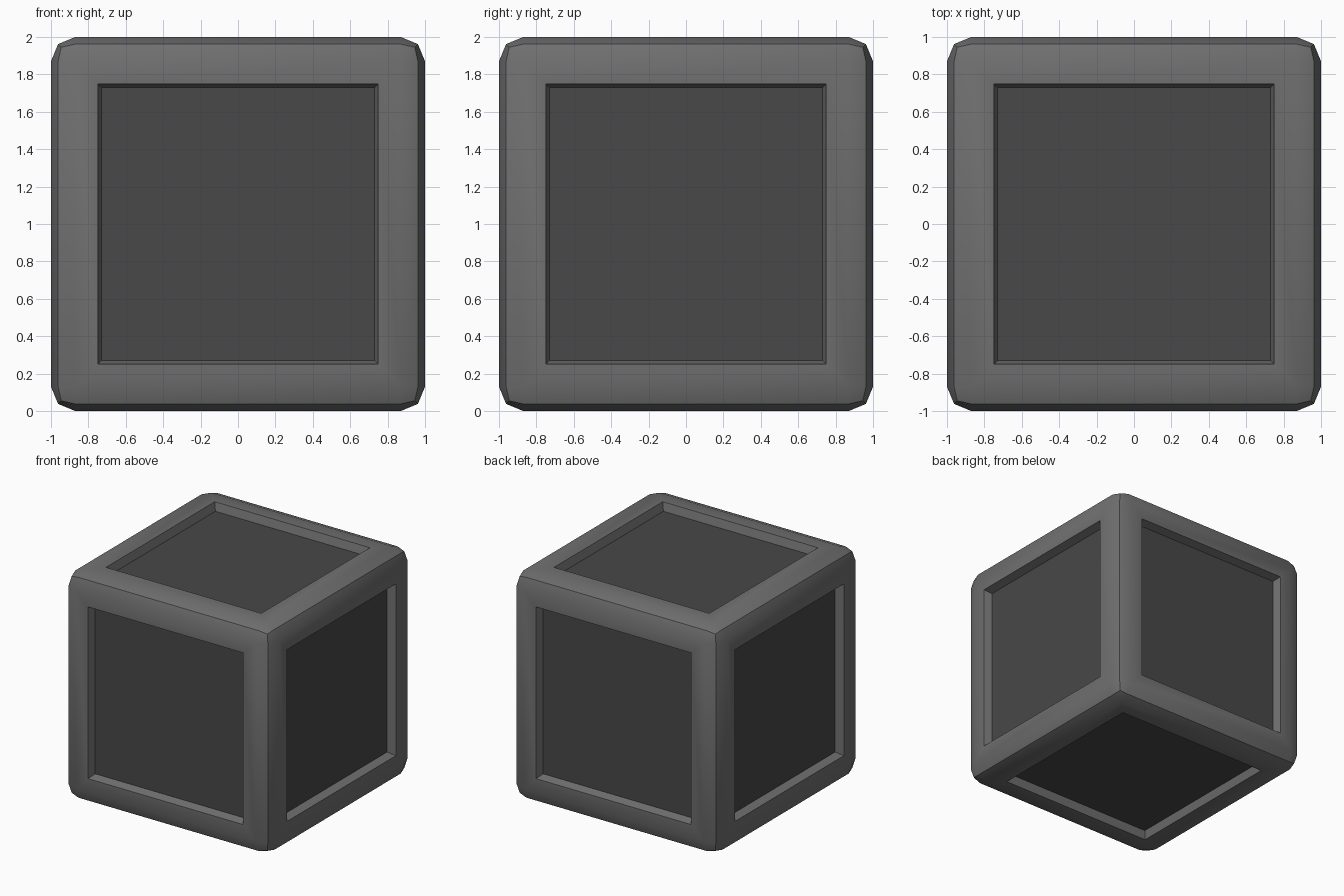
import bpy, bmesh, math
from mathutils import Matrix

if "Cube" in bpy.data.objects:
    bpy.data.objects.remove(bpy.data.objects["Cube"])


def material(name, grey):
    m = bpy.data.materials.new(name)
    m.diffuse_color = (grey, grey, grey, 1)
    m.use_nodes = True
    m.node_tree.nodes["Principled BSDF"].inputs["Base Color"].default_value = m.diffuse_color
    return m


bm = bmesh.new()

# Rounded block: two-segment bevel on every edge
bmesh.ops.create_cube(bm, size=2, matrix=Matrix.Translation((0, 0, 1)))
bmesh.ops.bevel(bm, geom=bm.edges[:], offset=0.13, offset_type='OFFSET',
                segments=2, profile=0.5, affect='EDGES')

# The six flat sides: a frame border, then a sloped recess down to a dark panel
sides = [f for f in bm.faces if f.calc_area() > 2]
bmesh.ops.inset_individual(bm, faces=sides, thickness=0.17, depth=0)
bmesh.ops.inset_individual(bm, faces=sides, thickness=0.03, depth=-0.07)
for f in sides:
    f.material_index = 1

mesh = bpy.data.meshes.new("panelled_cube")
bm.to_mesh(mesh)
bm.free()
mesh.materials.append(material("frame_grey", 0.16))
mesh.materials.append(material("panel_dark_grey", 0.065))

cube = bpy.data.objects.new("panelled_cube", mesh)
bpy.context.collection.objects.link(cube)
bpy.context.view_layer.objects.active = cube
cube.select_set(True)
bpy.ops.object.shade_smooth_by_angle(angle=math.radians(30))
